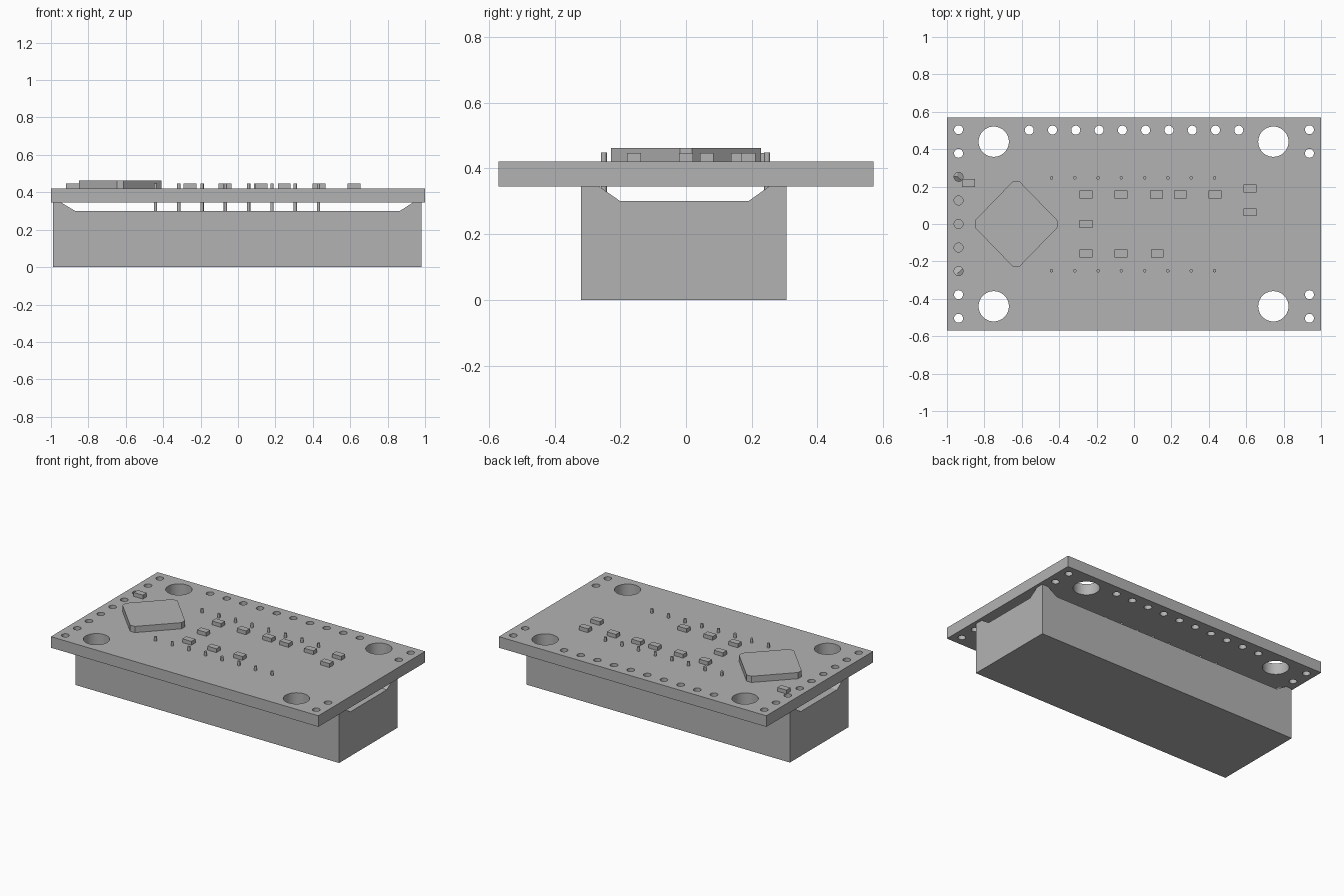
import bpy
import bmesh
import math
from mathutils import Matrix, Vector

cube = bpy.data.objects.get("Cube")
if cube:
    bpy.data.objects.remove(cube, do_unlink=True)

grey = bpy.data.materials.new("plain grey")
grey.use_nodes = True
COLOUR = (0.45, 0.45, 0.45, 1)
grey.diffuse_color = COLOUR
grey.node_tree.nodes["Principled BSDF"].inputs["Base Color"].default_value = COLOUR

BOARD_BOTTOM, BOARD_TOP = 0.345, 0.42
PITCH = 0.1245


def finish(name, bm):
    bmesh.ops.recalc_face_normals(bm, faces=bm.faces)
    mesh = bpy.data.meshes.new(name)
    bm.to_mesh(mesh)
    bm.free()
    mesh.materials.append(grey)
    obj = bpy.data.objects.new(name, mesh)
    bpy.context.collection.objects.link(obj)
    return obj


def add_box(bm, x0, x1, y0, y1, z0, z1):
    size = Matrix.Diagonal((x1 - x0, y1 - y0, z1 - z0, 1))
    centre = Matrix.Translation(((x0 + x1) / 2, (y0 + y1) / 2, (z0 + z1) / 2))
    bmesh.ops.create_cube(bm, size=1, matrix=centre @ size)


def add_cylinder(bm, x, y, r, z0, z1, sides):
    bmesh.ops.create_cone(bm, cap_ends=True, segments=sides, radius1=r, radius2=r,
                          depth=z1 - z0,
                          matrix=Matrix.Translation((x, y, (z0 + z1) / 2)))


def add_prism(bm, points, direction):
    face = bm.faces.new([bm.verts.new(p) for p in points])
    moved = bmesh.ops.extrude_face_region(bm, geom=[face])["geom"]
    verts = [v for v in moved if isinstance(v, bmesh.types.BMVert)]
    bmesh.ops.translate(bm, verts=verts, vec=Vector(direction))


def cut(obj, cutters):
    # Apply the cuts, then remove the cutters
    for cutter in cutters:
        cutter.hide_render = True
        mod = obj.modifiers.new("cut", "BOOLEAN")
        mod.operation = "DIFFERENCE"
        mod.solver = "EXACT"
        mod.object = cutter
    bpy.context.view_layer.update()
    graph = bpy.context.evaluated_depsgraph_get()
    result = bpy.data.meshes.new_from_object(obj.evaluated_get(graph))
    obj.modifiers.clear()
    obj.data = result
    for cutter in cutters:
        bpy.data.objects.remove(cutter, do_unlink=True)


def smooth(obj):
    bpy.ops.object.select_all(action="DESELECT")
    obj.select_set(True)
    bpy.context.view_layer.objects.active = obj
    bpy.ops.object.shade_smooth_by_angle(angle=math.radians(35))


# Display housing: a block with sloped channels that leave four corner feet
bm = bmesh.new()
add_box(bm, -0.99, 0.98, -0.32, 0.305, 0, BOARD_BOTTOM)
housing = finish("display_housing", bm)


def channel(low0, low1, top0, top1):
    # Trapezoid outline, carried above the block along its own slopes
    rise = 2 * BOARD_BOTTOM - 0.3
    return [(low0, 0.3), (low1, 0.3), (2 * top1 - low1, rise), (2 * top0 - low0, rise)]


bm = bmesh.new()
add_prism(bm, [(x, -1, z) for x, z in channel(-0.87, 0.865, -0.945, 0.935)], (0, 2, 0))
long_channel = finish("long_channel_cutter", bm)
bm = bmesh.new()
add_prism(bm, [(-2, y, z) for y, z in channel(-0.2, 0.19, -0.265, 0.253)], (4, 0, 0))
cross_channel = finish("cross_channel_cutter", bm)
cut(housing, [long_channel, cross_channel])

# Circuit board with mounting holes and solder holes
bm = bmesh.new()
add_box(bm, -1, 1, -0.57, 0.57, BOARD_BOTTOM, BOARD_TOP)
board = finish("circuit_board", bm)

bm = bmesh.new()
for x in (-0.75, 0.745):
    for y in (-0.44, 0.44):
        add_cylinder(bm, x, y, 0.081, 0.3, 0.5, 40)
small = [((i - 4.5) * PITCH, 0.502) for i in range(10)]
small += [(-0.938, (i - 4) * 0.126) for i in range(9)]
small += [(0.938, i * 0.126) for i in (-4, -3, 3, 4)]
for x, y in small:
    add_cylinder(bm, x, y, 0.024, 0.3, 0.5, 24)
cut(board, [finish("hole_cutter", bm)])
smooth(board)

# Two rows of connector pins
bm = bmesh.new()
for i in range(8):
    for y in (-0.25, 0.247):
        add_cylinder(bm, -0.441 + i * PITCH, y, 0.009, 0.29, 0.448, 12)
smooth(finish("connector_pins", bm))

# Main chip: a square turned on its corner, with clipped tips
bm = bmesh.new()
a, b = 0.221, 0.018
outline = [(a, -b), (a, b), (b, a), (-b, a), (-a, b), (-a, -b), (-b, -a), (b, -a)]
add_prism(bm, [(x - 0.63, y * 1.03, BOARD_TOP) for x, y in outline], (0, 0, 0.042))
finish("main_chip", bm)

# Small surface parts
parts = [(x, 0.158) for x in (-0.257, -0.07, 0.12, 0.248, 0.433)]
parts += [(x, -0.158) for x in (-0.257, -0.07, 0.125)]
parts += [(-0.257, 0), (0.62, 0.19), (0.62, 0.063), (-0.885, 0.22)]
bm = bmesh.new()
for x, y in parts:
    add_box(bm, x - 0.034, x + 0.034, y - 0.021, y + 0.021, BOARD_TOP, 0.446)
finish("small_components", bm)
